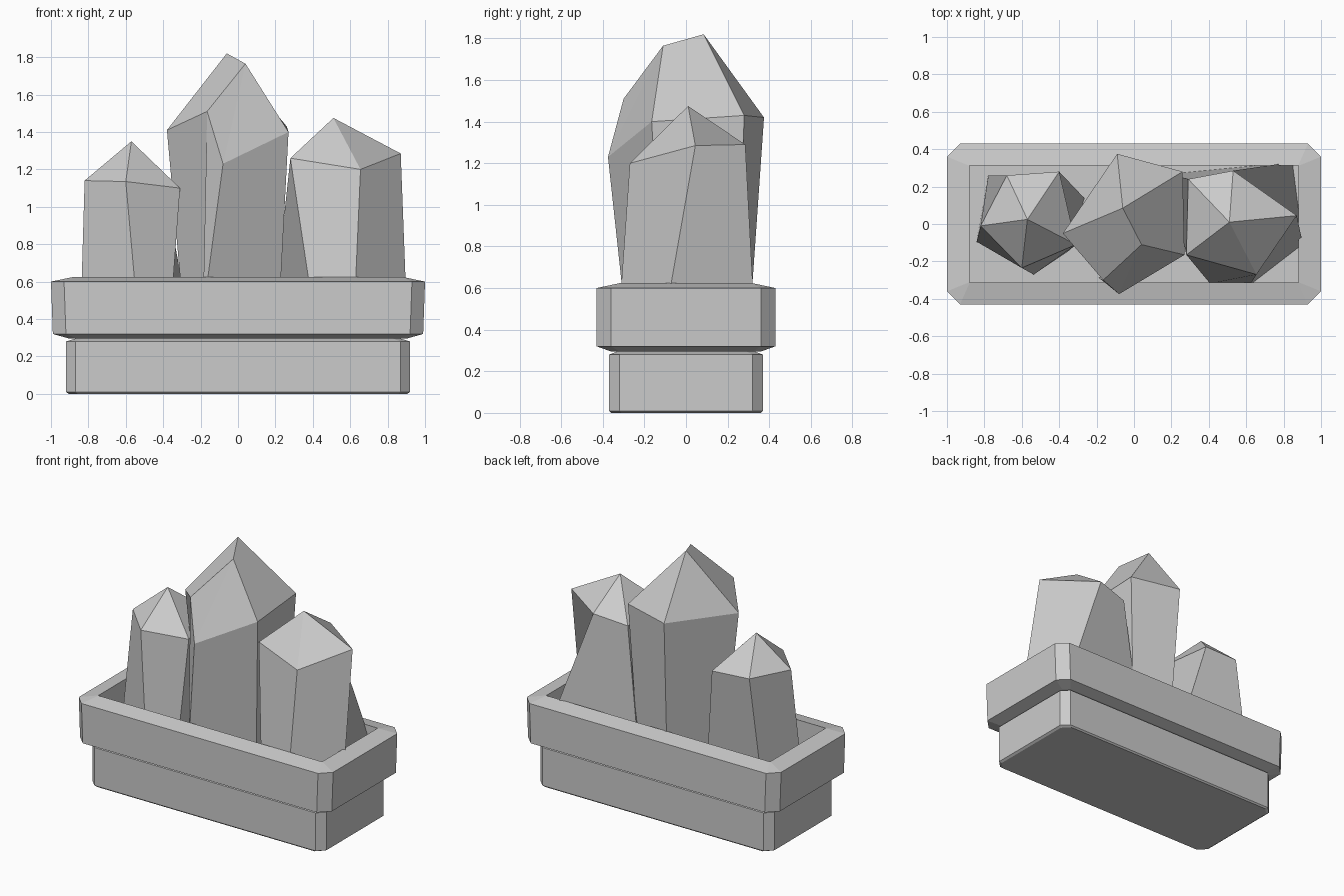
import bpy
import bmesh
from mathutils import Vector

default_cube = bpy.data.objects.get("Cube")
if default_cube:
    bpy.data.objects.remove(default_cube, do_unlink=True)

# One plain stone colour for everything
stone = bpy.data.materials.new("stone_grey")
stone.use_nodes = True
colour = (0.6, 0.6, 0.6, 1)
stone.diffuse_color = colour
stone.node_tree.nodes["Principled BSDF"].inputs["Base Color"].default_value = colour

SOIL = 0.42     # floor inside the planter
RIM = 0.63      # height where the crystal foot points are given


def finish(name, bm):
    """Weld, fix normals and turn the bmesh into a named object."""
    bmesh.ops.remove_doubles(bm, verts=bm.verts[:], dist=0.0005)
    bmesh.ops.recalc_face_normals(bm, faces=bm.faces[:])
    mesh = bpy.data.meshes.new(name)
    bm.to_mesh(mesh)
    bm.free()
    mesh.materials.append(stone)
    obj = bpy.data.objects.new(name, mesh)
    bpy.context.scene.collection.objects.link(obj)
    return obj


def clipped_rectangle(bm, hx, hy, cut, z):
    """Ring of eight vertices: a rectangle with chamfered corners."""
    corners = []
    for sx, sy in ((1, 1), (-1, 1), (-1, -1), (1, -1)):
        pair = [(sx * hx, sy * (hy - cut)), (sx * (hx - cut), sy * hy)]
        corners += pair if sx * sy > 0 else pair[::-1]
    return [bm.verts.new((x, y, z)) for x, y in corners]


def loft(name, sections):
    """Closed skin through a stack of chamfered rectangles."""
    bm = bmesh.new()
    rings = [clipped_rectangle(bm, *section) for section in sections]
    for low, high in zip(rings, rings[1:]):
        for i in range(len(low)):
            j = (i + 1) % len(low)
            bm.faces.new((low[i], low[j], high[j], high[i]))
    bm.faces.new(rings[0])
    bm.faces.new(rings[-1])
    return finish(name, bm)


def crystal(name, peaks, corners):
    """Each corner is (shoulder point, foot x and y, index of its peak)."""
    bm = bmesh.new()
    tips = [bm.verts.new(p) for p in peaks]
    shoulders, feet = [], []
    for shoulder, foot, _ in corners:
        top = Vector(shoulder)
        low = Vector((*foot, RIM))
        # carry the side edge on down to the planter floor
        reach = (top.z - SOIL) / (top.z - RIM)
        shoulders.append(bm.verts.new(top))
        feet.append(bm.verts.new(top.lerp(low, reach)))
    for i, corner in enumerate(corners):
        j = (i + 1) % len(corners)
        bm.faces.new((feet[i], feet[j], shoulders[j], shoulders[i]))
        first, last = tips[corner[2]], tips[corners[j][2]]
        cap = [shoulders[i], shoulders[j], last]
        if first is not last:
            cap.append(first)
        bm.faces.new(cap)
    bm.faces.new(feet)
    return finish(name, bm)


# Planter: foot block, overhanging rim and hollow inside
loft("planter", [
    (0.905, 0.36, 0.05, 0),
    (0.92, 0.37, 0.05, 0.01),
    (0.92, 0.37, 0.05, 0.28),
    (0.87, 0.33, 0.04, 0.295),
    (0.90, 0.36, 0.04, 0.295),
    (0.99, 0.43, 0.07, 0.32),
    (1.00, 0.43, 0.07, 0.60),
    (0.88, 0.313, 0.002, 0.625),
    (0.88, 0.313, 0.002, SOIL),
])

# Tall middle crystal with a ridge between two peaks
crystal("middle_crystal", [(-0.06, 0.085, 1.82), (0.04, -0.11, 1.765)], [
    ((-0.38, -0.05, 1.41), (-0.31, -0.02), 0),
    ((-0.165, -0.30, 1.51), (-0.16, -0.31), 1),
    ((-0.08, -0.375, 1.23), (-0.16, -0.31), 1),
    ((0.27, -0.165, 1.40), (0.23, -0.12), 1),
    ((0.26, 0.28, 1.43), (0.22, 0.25), 0),
    ((-0.09, 0.375, 1.42), (-0.07, 0.32), 0),
])

# Short crystal on the -x side
crystal("right_crystal", [(-0.57, 0.025, 1.35)], [
    ((-0.82, -0.01, 1.14), (-0.835, -0.07), 0),
    ((-0.60, -0.235, 1.135), (-0.555, -0.26), 0),
    ((-0.31, -0.11, 1.10), (-0.345, -0.14), 0),
    ((-0.40, 0.28, 1.13), (-0.305, 0.18), 0),
    ((-0.68, 0.26, 1.14), (-0.75, 0.26), 0),
])

# Leaning crystal on the +x side
crystal("left_crystal", [(0.51, 0.01, 1.475)], [
    ((0.28, -0.165, 1.26), (0.375, -0.28), 0),
    ((0.655, -0.27, 1.20), (0.63, -0.31), 0),
    ((0.87, 0.045, 1.285), (0.895, -0.07), 0),
    ((0.53, 0.285, 1.29), (0.77, 0.32), 0),
    ((0.29, 0.24, 1.25), (0.215, 0.26), 0),
])
